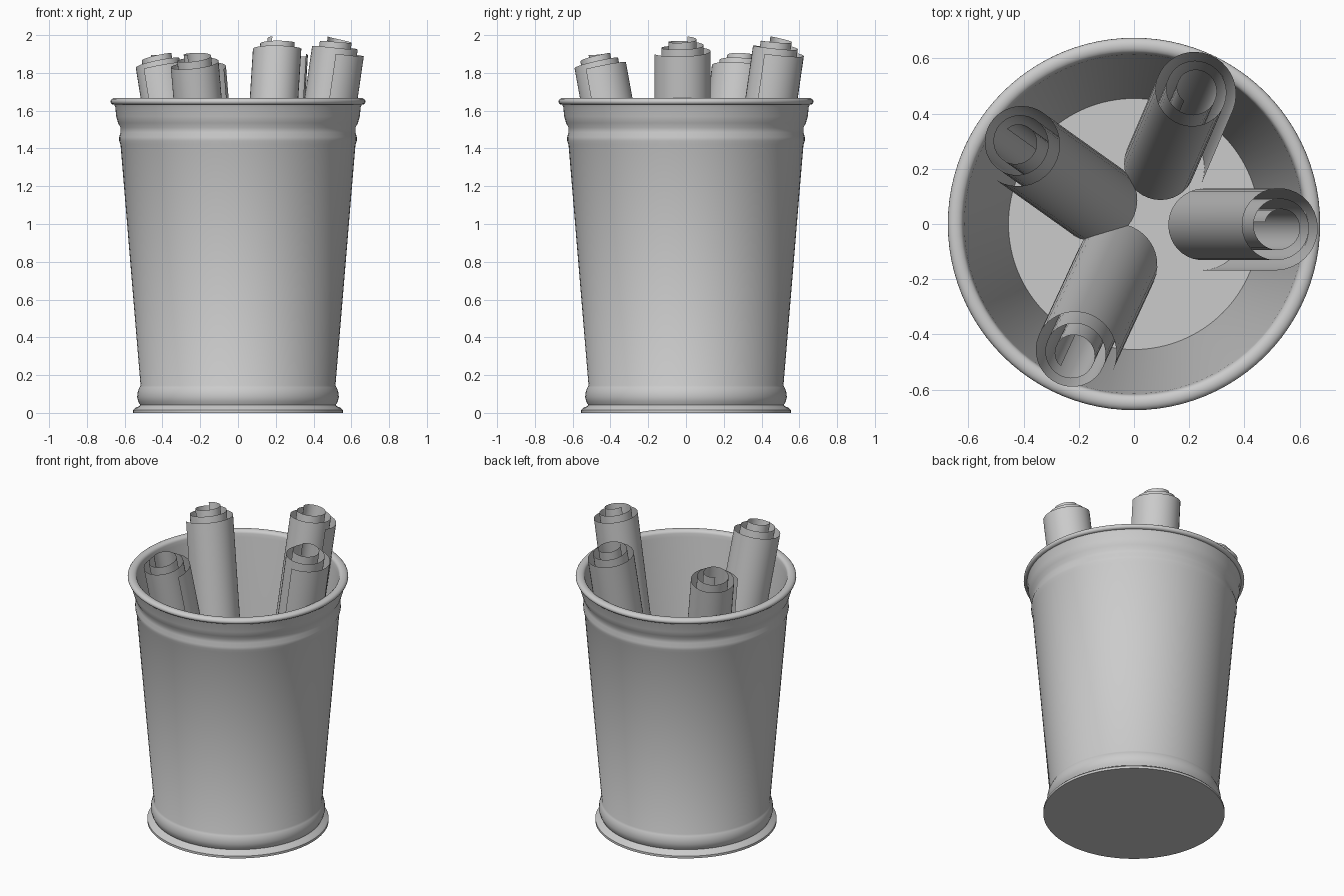
import bpy
import math
from mathutils import Vector

if "Cube" in bpy.data.objects:
    bpy.data.objects.remove(bpy.data.objects["Cube"])


def material(name, rgb):
    m = bpy.data.materials.new(name)
    m.diffuse_color = (*rgb, 1)
    m.use_nodes = True
    m.node_tree.nodes["Principled BSDF"].inputs["Base Color"].default_value = m.diffuse_color
    return m


GREY = material("light_grey", (0.6, 0.6, 0.6))


def make_object(name, verts, faces, angle):
    me = bpy.data.meshes.new(name)
    me.from_pydata(verts, [], faces)
    me.materials.append(GREY)
    ob = bpy.data.objects.new(name, me)
    bpy.context.collection.objects.link(ob)
    bpy.ops.object.select_all(action='DESELECT')
    ob.select_set(True)
    bpy.context.view_layer.objects.active = ob
    bpy.ops.object.shade_smooth_by_angle(angle=math.radians(angle))
    return ob


def lathe(name, profile, sides=96):
    """Turn (radius, height) points about z, with both ends capped."""
    verts, faces = [], []
    for r, z in profile:
        for i in range(sides):
            a = 2 * math.pi * i / sides
            verts.append((r * math.cos(a), r * math.sin(a), z))
    for k in range(len(profile) - 1):
        for i in range(sides):
            j = (i + 1) % sides
            faces.append((k * sides + i, k * sides + j,
                          (k + 1) * sides + j, (k + 1) * sides + i))
    faces.append(tuple(reversed(range(sides))))
    last = (len(profile) - 1) * sides
    faces.append(tuple(last + i for i in range(sides)))
    return make_object(name, verts, faces, 40)


def scroll(name, bottom, top, height, flap_angle, turns=2.7):
    """Loosely rolled sheet: a leaning spiral whose inner coils stick out."""
    base = Vector((bottom[0], bottom[1], 0.06))
    tip = Vector((top[0], top[1], height))
    axis = (tip - base).normalized()
    # cross-section frame square to the leaning axis
    u = (Vector((1, 0, 0)) - axis * axis.x).normalized()
    v = axis.cross(u)
    steps = int(turns * 36)
    verts, faces = [], []
    for i in range(steps + 1):
        t = i / steps
        a = math.radians(flap_angle) + t * turns * 2 * math.pi
        r = 0.158 - 0.037 * turns * t
        ring = (u * math.cos(a) + v * math.sin(a)) * r
        rise = axis * (0.085 * t)
        verts += [base + ring + rise, tip + ring + rise - axis * 0.085]
        if i:
            faces.append((2 * i - 2, 2 * i, 2 * i + 1, 2 * i - 1))
    return make_object(name, verts, faces, 40)


# Bin: base flange, lower bead, tapered wall, upper bead, flared collar,
# rolled rim, then the inner wall down to the floor
outer = [(0.555, 0.0), (0.555, 0.015), (0.545, 0.026), (0.525, 0.035),
         (0.518, 0.042), (0.528, 0.06), (0.534, 0.085), (0.53, 0.115),
         (0.522, 0.135), (0.516, 0.145),
         (0.622, 1.42), (0.629, 1.44), (0.629, 1.46), (0.622, 1.485),
         (0.622, 1.51), (0.635, 1.535), (0.645, 1.57), (0.65, 1.62),
         (0.655, 1.632)]
rim = [(0.647 + 0.028 * math.cos(a), 1.648 + 0.02 * math.sin(a))
       for a in (math.radians(-50 + 23 * i) for i in range(11))]
inner = [(0.615, 1.625), (0.455, 0.05)]
lathe("bin", outer + rim + inner)

# Rolled sheets leaning against the rim
scroll("right_scroll", (0.25, -0.01), (0.53, -0.01), 1.985, -90)
scroll("back_scroll", (0.10, 0.21), (0.22, 0.49), 1.985, -23)
scroll("left_scroll", (-0.13, 0.09), (-0.425, 0.30), 1.905, 236)
scroll("front_scroll", (-0.07, -0.14), (-0.225, -0.475), 1.905, 334)
